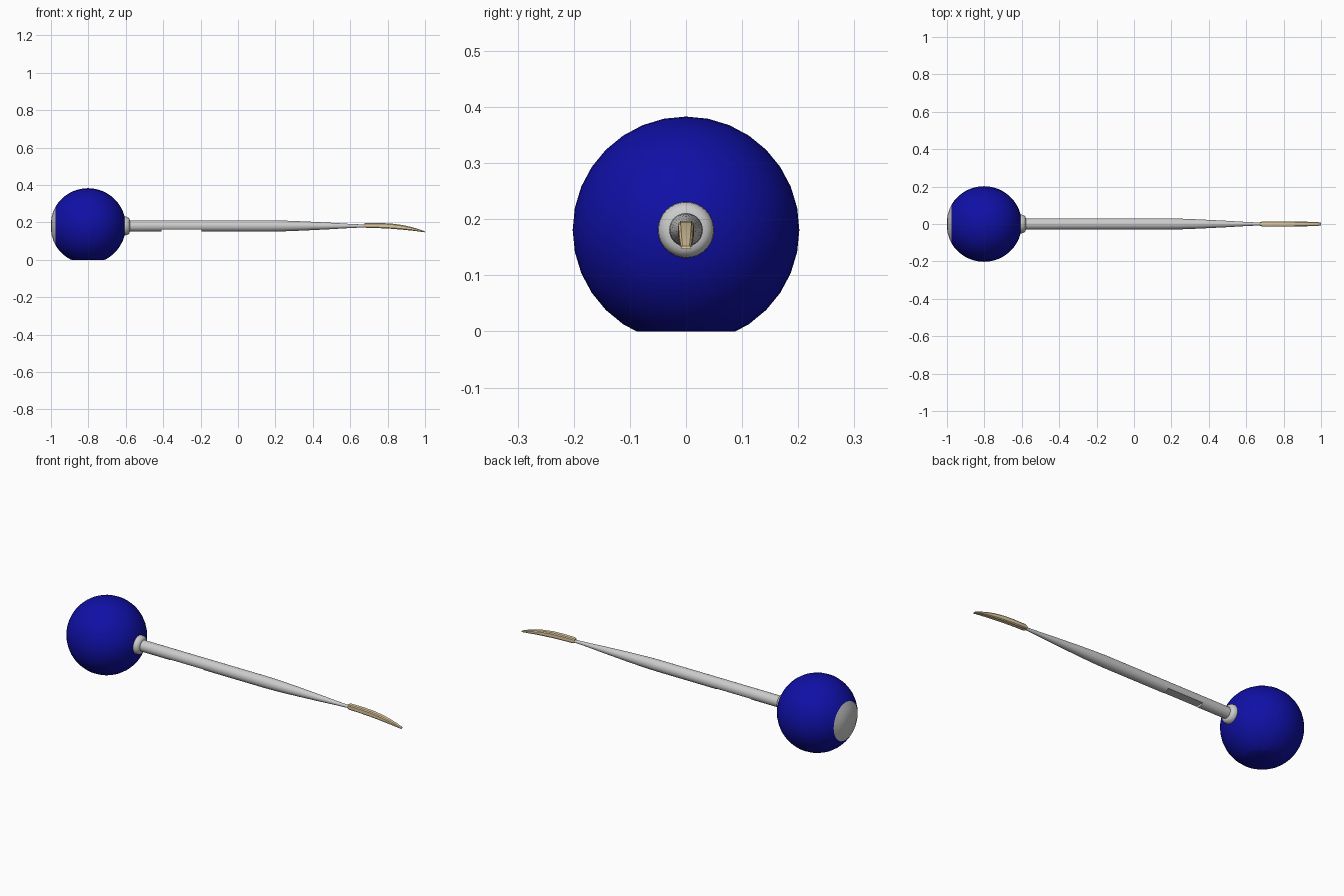
import bpy, bmesh
from math import cos, sin, pi, radians, sqrt, asin
from mathutils import Vector

if "Cube" in bpy.data.objects:
    bpy.data.objects.remove(bpy.data.objects["Cube"])

BLUE = (0.005, 0.005, 0.38, 1)
TAN = (0.75, 0.60, 0.36, 1)
AXIS_Z = 0.181


def finish(name, bm, color=None, angle=30):
    bmesh.ops.recalc_face_normals(bm, faces=bm.faces)
    me = bpy.data.meshes.new(name)
    bm.to_mesh(me)
    bm.free()
    ob = bpy.data.objects.new(name, me)
    bpy.context.collection.objects.link(ob)
    if color:
        mat = bpy.data.materials.new(name + "_colour")
        mat.diffuse_color = color
        mat.use_nodes = True
        mat.node_tree.nodes["Principled BSDF"].inputs["Base Color"].default_value = mat.diffuse_color
        me.materials.append(mat)
    smooth(ob, angle)
    return ob


def smooth(ob, angle=30):
    bpy.ops.object.select_all(action='DESELECT')
    bpy.context.view_layer.objects.active = ob
    ob.select_set(True)
    bpy.ops.object.shade_smooth_by_angle(angle=radians(angle))


def loft(rings):
    """Skin a list of closed rings and cap both ends."""
    bm = bmesh.new()
    loops = [[bm.verts.new(p) for p in ring] for ring in rings]
    n = len(loops[0])
    for a, b in zip(loops, loops[1:]):
        for i in range(n):
            j = (i + 1) % n
            bm.faces.new((a[i], a[j], b[j], b[i]))
    bm.faces.new(loops[0])
    bm.faces.new(loops[-1])
    return bm


def lathe(profile, sides=32):
    """Turn (x, radius) points round the handle axis."""
    return loft([[Vector((x, r * cos(2 * pi * i / sides),
                          AXIS_Z + r * sin(2 * pi * i / sides)))
                  for i in range(sides)] for x, r in profile])


# Ball grip: sphere cut flat at the back and underneath
CX, R = -0.802, 0.202
start = asin(-0.173 / R)
steps = 20
ball_profile = []
for i in range(steps + 1):
    a = start + (pi / 2 - 0.02 - start) * i / steps
    ball_profile.append((CX + R * sin(a), R * cos(a)))
bm = lathe(ball_profile)
cut = bmesh.ops.bisect_plane(bm, geom=bm.verts[:] + bm.edges[:] + bm.faces[:],
                             plane_co=(0, 0, 0), plane_no=(0, 0, -1),
                             clear_outer=True)
bmesh.ops.holes_fill(bm, edges=[e for e in bm.edges if e.is_boundary])
finish("ball_grip", bm, BLUE)

# Grey domed end cap
cap_r = sqrt(R * R - 0.173 ** 2)
finish("end_cap", lathe([(-0.97, cap_r * 0.9), (-0.975, cap_r), (-0.988, 0.076),
                         (-0.996, 0.05), (-0.9995, 0.025), (-1.0, 0.002)]))

# Rounded collar where the shaft meets the ball
finish("collar", lathe([(-0.63, 0.048), (-0.605, 0.050), (-0.594, 0.049),
                        (-0.585, 0.044), (-0.580, 0.037), (-0.578, 0.028)]), angle=45)

# Long tapering shaft with a shallow flat cut on its underside
shaft = finish("shaft", lathe([(-0.62, 0.030), (0.18, 0.030), (0.25, 0.0285),
                               (0.35, 0.0245), (0.50, 0.017), (0.60, 0.011),
                               (0.69, 0.007)]))
cutter = finish("flat_cutter", loft([[(x, -0.06, 0.10), (x, 0.06, 0.10),
                                      (x, 0.06, 0.163), (x, -0.06, 0.163)]
                                     for x in (-0.41, -0.195)]))
cutter.hide_render = True
mod = shaft.modifiers.new("underside_flat", 'BOOLEAN')
mod.operation = 'DIFFERENCE'
mod.object = cutter
mod.solver = 'EXACT'
bpy.context.view_layer.objects.active = shaft
bpy.ops.object.modifier_apply(modifier=mod.name)
bpy.data.objects.remove(cutter)
smooth(shaft)

# Curved blade tip: x, top, bottom, half width
stations = [(0.675, 0.194, 0.174, 0.010), (0.685, 0.197, 0.171, 0.0135),
            (0.76, 0.197, 0.169, 0.0140), (0.82, 0.194, 0.166, 0.0140),
            (0.88, 0.186, 0.161, 0.0130), (0.93, 0.175, 0.156, 0.0120),
            (0.97, 0.163, 0.151, 0.0105), (1.0, 0.152, 0.147, 0.0085)]
rings = []
for x, top, bot, w in stations:
    c = min(0.25 * (top - bot), 0.005)
    half = [(w * 0.7, top), (w, top - c), (w, bot + c), (w * 0.7, bot)]
    rings.append([Vector((x, y, z)) for y, z in half]
                 + [Vector((x, -y, z)) for y, z in reversed(half)])
finish("blade_tip", loft(rings), TAN)
